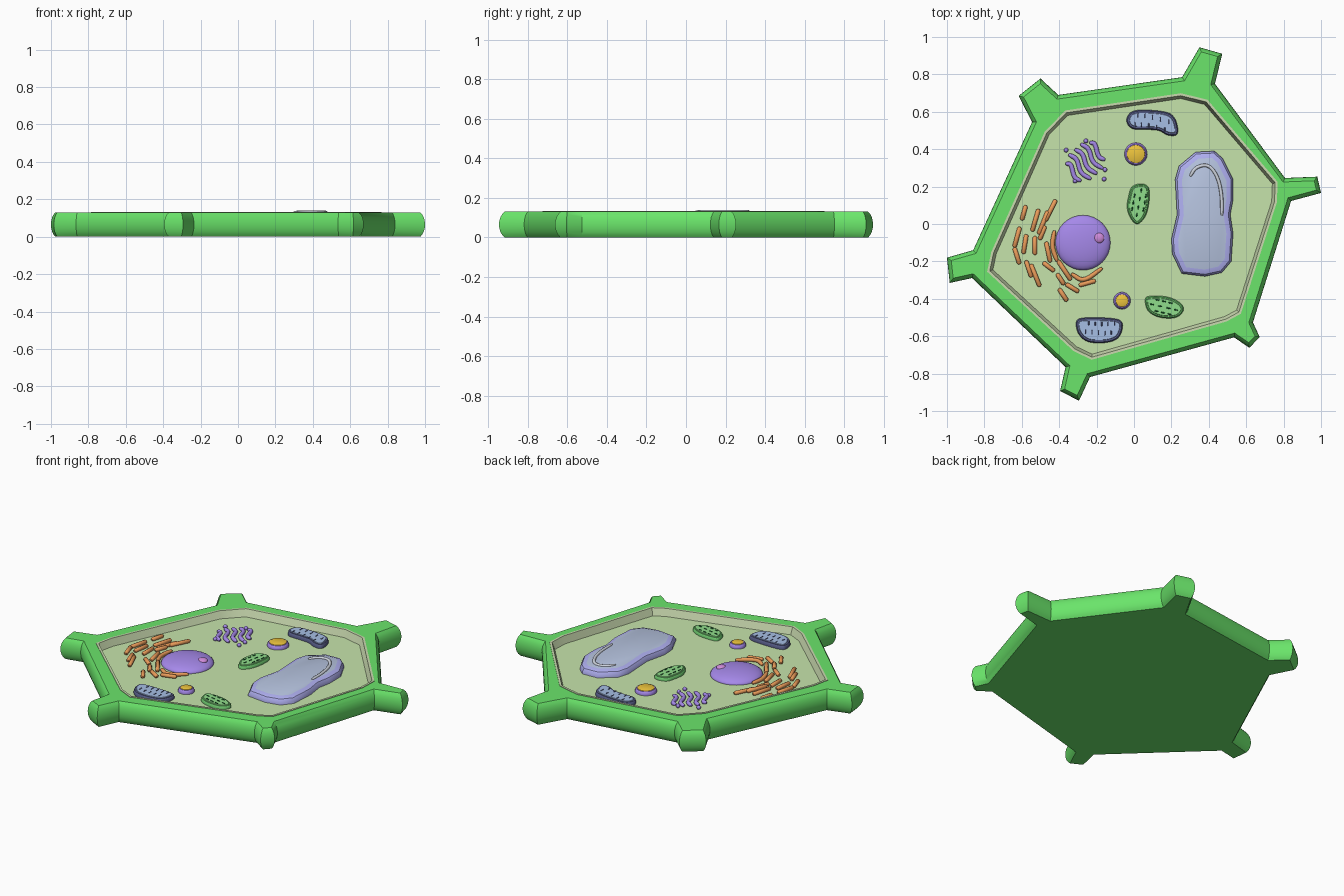
import bpy, bmesh, math
from mathutils import Vector

if "Cube" in bpy.data.objects:
    bpy.data.objects.remove(bpy.data.objects["Cube"])

FLOOR = 0.09
TOP = 0.112


def mat(name, rgb):
    m = bpy.data.materials.new(name)
    m.diffuse_color = [min(1, c * 1.06 / 255) ** 2.2 for c in rgb] + [1]
    m.use_nodes = True
    m.node_tree.nodes["Principled BSDF"].inputs["Base Color"].default_value = m.diffuse_color
    return m


GREEN = mat("wall_green", (100, 215, 100))
TAN = mat("membrane_tan", (190, 206, 165))
CYTO = mat("cytoplasm", (186, 214, 160))
PURPLE = mat("purple", (155, 128, 220))
PINK = mat("pink", (195, 130, 205))
LAV = mat("lavender", (165, 165, 228))
BLUEGREY = mat("vacuole_top", (172, 185, 212))
SHINE = mat("shine", (195, 200, 210))
NAVY = mat("navy", (85, 90, 130))
BLUE = mat("light_blue", (155, 178, 215))
LEAF = mat("leaf_green", (105, 190, 105))
LIGHTLEAF = mat("light_leaf", (135, 208, 130))
DARKLEAF = mat("dark_leaf", (30, 100, 50))
GOLD = mat("gold", (225, 185, 60))
ORANGE = mat("orange", (220, 145, 85))


def offset(loop, d):
    """Move a closed 2D loop inward by d with mitred corners."""
    n = len(loop)
    p = [Vector(q) for q in loop]
    area = sum(p[i].x * p[(i + 1) % n].y - p[(i + 1) % n].x * p[i].y for i in range(n))
    s = 1 if area > 0 else -1
    out = []
    for i in range(n):
        e1 = (p[i] - p[i - 1]).normalized()
        e2 = (p[(i + 1) % n] - p[i]).normalized()
        n1, n2 = Vector((-e1.y, e1.x)) * s, Vector((-e2.y, e2.x)) * s
        out.append(p[i] + (n1 + n2) * d / max(1 + n1.dot(n2), 0.4))
    return out


def smooth_loop(pts, steps=4):
    """Closed Catmull-Rom curve through the points."""
    p, n, out = [Vector(q) for q in pts], len(pts), []
    for i in range(n):
        a, b, c, d = p[i - 1], p[i], p[(i + 1) % n], p[(i + 2) % n]
        for k in range(steps):
            t = k / steps
            out.append(0.5 * (2 * b + (c - a) * t + (2 * a - 5 * b + 4 * c - d) * t * t
                              + (3 * b - a - 3 * c + d) * t ** 3))
    return out


def smooth(ob, angle):
    bpy.ops.object.select_all(action='DESELECT')
    ob.select_set(True)
    bpy.context.view_layer.objects.active = ob
    if ob.type == 'CURVE':
        bpy.ops.object.convert(target='MESH')
    bpy.ops.object.shade_smooth_by_angle(angle=math.radians(angle))


def finish(bm, name, mats, angle=35):
    bmesh.ops.recalc_face_normals(bm, faces=bm.faces)
    me = bpy.data.meshes.new(name)
    bm.to_mesh(me)
    bm.free()
    ob = bpy.data.objects.new(name, me)
    bpy.context.collection.objects.link(ob)
    for m in mats:
        me.materials.append(m)
    smooth(ob, angle)


def stack(bm, layers):
    """Join (loop, z) layers with quads; returns vertex rings."""
    rings = [[bm.verts.new((x, y, z)) for x, y in loop] for loop, z in layers]
    for r, s in zip(rings, rings[1:]):
        for i in range(len(r)):
            j = (i + 1) % len(r)
            bm.faces.new((r[i], r[j], s[j], s[i]))
    return rings


def slab(name, loop, z0, z1, inset, *mats):
    """Solid outline with a rounded upper edge; the last material covers the top."""
    bm = bmesh.new()
    h = z1 - z0
    rings = stack(bm, [(loop, z0), (loop, z0 + h * .4), (offset(loop, inset * .3), z0 + h * .8),
                       (offset(loop, inset), z1)])
    bm.faces.new(rings[0])
    bm.faces.new(rings[-1]).material_index = len(mats) - 1
    finish(bm, name, mats)


def tubes(name, strokes, z, r, m):
    """Many round-ended strokes in one object."""
    cu = bpy.data.curves.new(name, 'CURVE')
    cu.dimensions = '3D'
    cu.bevel_depth, cu.bevel_resolution, cu.use_fill_caps = r, 2, True
    for pts in strokes:
        p = [Vector(q) for q in pts]
        a, b = (p[1] - p[0]).normalized() * r * .6, (p[-2] - p[-1]).normalized() * r * .6
        p = [p[0], p[0] + a] + p[1:-1] + [p[-1] + b, p[-1]]
        sp = cu.splines.new('NURBS' if len(pts) > 2 else 'POLY')
        sp.points.add(len(p) - 1)
        for i, (q, v) in enumerate(zip(sp.points, p)):
            q.co = (v.x, v.y, z, 1)
            q.radius = .45 if i in (0, len(p) - 1) else 1
        if len(pts) > 2:
            sp.use_endpoint_u, sp.order_u, sp.resolution_u = True, 3, 5
    ob = bpy.data.objects.new(name, cu)
    bpy.context.collection.objects.link(ob)
    cu.materials.append(m)
    smooth(ob, 60)


def ball(name, x, y, z, r, h, m):
    bm = bmesh.new()
    bmesh.ops.create_uvsphere(bm, u_segments=32, v_segments=16, radius=1)
    for v in bm.verts:
        v.co = (x + v.co.x * r, y + v.co.y * r, z + v.co.z * h)
    finish(bm, name, [m], 60)


def circle(x, y, r, n=28):
    return [(x + r * math.cos(math.tau * i / n), y + r * math.sin(math.tau * i / n)) for i in range(n)]


# Cell wall: six corners, each a stub arm (four points)
arms = [(-.866, -.289), (-.985, -.315), (-1, -.18), (-.86, -.14),
        (-.545, .545), (-.617, .685), (-.5, .778), (-.405, .69),
        (.257, .785), (.35, .945), (.472, .91), (.433, .75),
        (.807, .246), (.98, .253), (1, .166), (.84, .123),
        (.636, -.526), (.672, -.604), (.617, -.662), (.535, -.606),
        (-.235, -.818), (-.294, -.945), (-.395, -.893), (-.366, -.765)]
inner = [(-.77, -.25), (-.75, -.155), (-.465, .487), (-.36, .594), (.25, .685), (.385, .652),
         (.754, .22), (.75, .118), (.56, -.47), (.49, -.508), (-.225, -.711), (-.315, -.668)]
inner = offset(inner, -.014)
bm = bmesh.new()
levels = [math.radians(-60 + 15 * k) for k in range(9)]
rings = stack(bm, [(offset(arms, .042 * (1 - math.cos(a))), .065 + .065 * math.sin(a) / math.sin(levels[-1]))
                   for a in levels])
bm.faces.new(rings[0])
top = rings[-1]
rim = stack(bm, [(inner, .13), (inner, .06)])
bm.faces.new(rim[1])
for c in range(6):
    a, t1, t2, b = top[4 * c:4 * c + 4]
    i1, i2 = rim[0][2 * c:2 * c + 2]
    bm.faces.new((a, t1, t2, b))
    bm.faces.new((i1, a, b, i2))
    bm.faces.new((i2, b, top[(4 * c + 4) % 24], rim[0][(2 * c + 2) % 12]))
finish(bm, "cell_wall", [GREEN])

# Membrane lining and cytoplasm floor
bm = bmesh.new()
stack(bm, [(inner, .07), (inner, .133), (offset(inner, .013), .133), (offset(inner, .03), FLOOR - .005)])
finish(bm, "membrane", [TAN])
slab("cytoplasm", offset(inner, .02), .065, FLOOR, 0.001, CYTO)

# Vacuole with a highlight stroke
vac = [(.24, .31), (.33, .385), (.43, .39), (.475, .35), (.53, .24), (.53, .13), (.515, .05), (.53, -.05),
       (.52, -.2), (.47, -.26), (.38, -.28), (.255, -.265), (.205, -.16), (.2, -.08), (.23, .05), (.22, .24)]
slab("vacuole", vac, FLOOR - .005, .13, .036, LAV, BLUEGREY)
tubes("vacuole_highlight", [[(.3, .255), (.33, .305), (.4, .32), (.45, .25), (.47, .15), (.47, .045)]],
      .13, .009, SHINE)

# Nucleus and nucleolus
ball("nucleus", -.273, -.10, FLOOR, .147, .04, PURPLE)
ball("nucleolus", -.187, -.075, .118, .028, .014, PINK)

# Round vesicles
for i, (x, y, r) in enumerate([(.01, .374, .061), (-.064, -.41, .046)]):
    slab(f"vesicle_{i}", circle(x, y, r), FLOOR - .005, TOP, .008, PURPLE)
    slab(f"vesicle_core_{i}", circle(x, y, r - .012), TOP - .004, TOP + .004, .004, GOLD)

# Mitochondria: bean, pale filling and folds along a bent axis
beans = [([(-.04, .55), (-.02, .595), (.04, .61), (.165, .60), (.215, .57), (.235, .51), (.225, .475),
           (.18, .475), (.13, .50), (.06, .505), (-.01, .51)], (.0, .556), (.08, .56), (.195, .52)),
         ([(-.31, -.535), (-.29, -.505), (-.19, -.5), (-.085, -.51), (-.06, -.545), (-.085, -.61),
           (-.155, -.635), (-.245, -.63), (-.295, -.59)], (-.265, -.55), (-.18, -.565), (-.1, -.555))]
for i, (pts, a, b, c) in enumerate(beans):
    loop = smooth_loop(pts)
    slab(f"mitochondrion_{i}", loop, FLOOR - .005, TOP, .006, NAVY)
    slab(f"mitochondrion_core_{i}", offset(loop, .015), TOP - .004, TOP + .003, .002, BLUE)
    folds = []
    for k in range(10):
        t = (k + .3) / 9.6
        q = Vector(a) * (1 - t) ** 2 + Vector(b) * 2 * t * (1 - t) + Vector(c) * t * t
        s = 1 if k % 2 else -1
        folds.append([(q.x, q.y + s * .012), (q.x, q.y + s * .036)])
    tubes(f"mitochondrion_folds_{i}", folds, TOP + .003, .003, NAVY)

# Chloroplasts: leaf-shaped slab with dashes along its axis
leaves = [([(-.03, .145), (-.01, .2), (.045, .215), (.08, .19), (.08, .11), (.06, .04), (.02, 0),
            (-.015, .025), (-.037, .085)], (.042, .2), (.01, .02)),
          ([(.06, -.40), (.095, -.385), (.18, -.39), (.245, -.42), (.265, -.46), (.225, -.5),
            (.14, -.5), (.075, -.465)], (.075, -.425), (.25, -.465))]
for i, (pts, a, b) in enumerate(leaves):
    loop = smooth_loop(pts)
    slab(f"chloroplast_{i}", loop, FLOOR - .005, TOP - .004, .006, LEAF)
    slab(f"chloroplast_core_{i}", offset(loop, .012), TOP - .008, TOP, .002, LIGHTLEAF)
    a, b = Vector(a), Vector(b)
    d = (b - a).normalized()
    side = Vector((-d.y, d.x))
    dashes = []
    for row, ts in ((-1, (.3, .5, .7)), (0, (.12, .37, .62, .85)), (1, (.25, .45, .65))):
        for t in ts:
            q = a.lerp(b, t) + side * row * .03
            dashes.append([q - d * .011, q + d * .011])
    tubes(f"chloroplast_dashes_{i}", dashes, TOP, .0035, DARKLEAF)

# Golgi body: curved strands with droplets
strands = []
for k in range(5):
    x, y = -.33 + .032 * k, .275 + .028 * k
    w = 1.15 if k in (1, 2, 3) else .8
    strands.append([(x - .045 * w, y + .06 * w), (x - .005, y + .045), (x + .01, y - .03), (x + .06 * w, y - .055 * w)])
tubes("golgi_strands", strands, FLOOR + .009, .012, PURPLE)
for i, (x, y) in enumerate([(-.363, .395), (-.257, .444), (-.155, .29), (-.16, .24), (-.315, .23)]):
    ball(f"golgi_droplet_{i}", x, y, FLOOR + .009, .012, .012, PURPLE)

# Endoplasmic reticulum: short strokes curling round the nucleus
er = [(-.417, .13, -.475, .015), (-.578, .1, -.6, .02), (-.51, .08, -.545, -.04), (-.46, .07, -.51, -.055),
      (-.61, -.015, -.64, -.125), (-.475, -.01, -.505, -.085), (-.64, -.125, -.612, -.215),
      (-.575, -.055, -.592, -.16), (-.53, -.065, -.53, -.165), (-.47, -.095, -.447, -.205), (-.578, -.195, -.548, -.285),
      (-.552, -.215, -.503, -.335), (-.487, -.205, -.425, -.253), (-.407, -.195, -.337, -.3),
      (-.412, -.265, -.373, -.325), (-.365, -.32, -.295, -.363), (-.402, -.345, -.357, -.413), (-.295, -.328, -.205, -.303)]
strokes = [[e[:2], e[2:]] for e in er]
strokes += [[(-.425, -.035), (-.44, -.12), (-.41, -.2)], [(-.335, -.265), (-.27, -.31), (-.17, -.235)]]
tubes("endoplasmic_reticulum", strokes, FLOOR + .009, .012, ORANGE)
